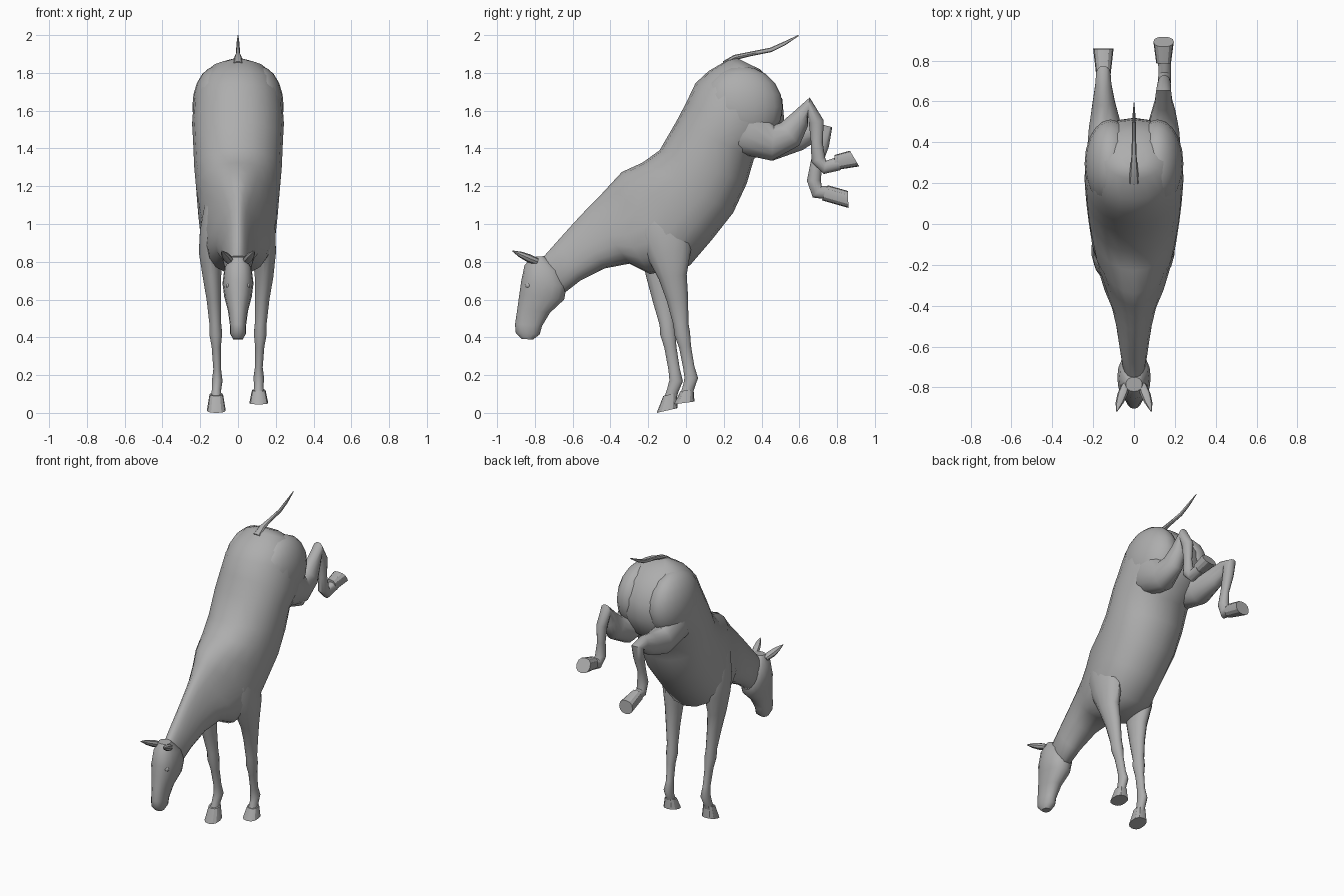
import bpy, bmesh, math
from mathutils import Vector, Matrix

if "Cube" in bpy.data.objects:
    bpy.data.objects.remove(bpy.data.objects["Cube"], do_unlink=True)

grey = bpy.data.materials.new("plain grey")
grey.use_nodes = True
GREY = (0.42, 0.42, 0.42, 1)
grey.diffuse_color = GREY
grey.node_tree.nodes["Principled BSDF"].inputs["Base Color"].default_value = GREY
grey.node_tree.nodes["Principled BSDF"].inputs["Roughness"].default_value = 0.8


def finish(name, bm, angle=40):
    bmesh.ops.recalc_face_normals(bm, faces=bm.faces[:])
    me = bpy.data.meshes.new(name)
    bm.to_mesh(me)
    bm.free()
    me.materials.append(grey)
    ob = bpy.data.objects.new(name, me)
    bpy.context.collection.objects.link(ob)
    bpy.ops.object.select_all(action='DESELECT')
    ob.select_set(True)
    bpy.context.view_layer.objects.active = ob
    bpy.ops.object.shade_smooth_by_angle(angle=math.radians(angle))


def loft(name, rings, seg=16, power=1.0, angle=40):
    """Skin over oval rings: (centre, half axis in the side plane, half width in x, taper)."""
    bm = bmesh.new()
    loops = []
    for c, v, hw, taper in rings:
        loop = []
        for i in range(seg):
            a = 2 * math.pi * i / seg
            s, t = math.sin(a), math.cos(a)
            s = math.copysign(abs(s) ** power, s)
            t = math.copysign(abs(t) ** power, t)
            loop.append(bm.verts.new(c + v * t + Vector((hw * s * (1 - taper * t), 0, 0))))
        loops.append(loop)
    for p, q in zip(loops, loops[1:]):
        for i in range(seg):
            j = (i + 1) % seg
            bm.faces.new((p[i], p[j], q[j], q[i]))
    bm.faces.new(loops[0])
    bm.faces.new(loops[-1])
    finish(name, bm, angle)


def spans(name, x, rows, **kw):
    """Rows give both outline points of each section: y1, z1, y2, z2, half width, taper."""
    rings = []
    for y1, z1, y2, z2, hw, taper in rows:
        a, b = Vector((x, y1, z1)), Vector((x, y2, z2))
        rings.append(((a + b) / 2, (a - b) / 2, hw, taper))
    loft(name, rings, **kw)


def limb(name, rows, **kw):
    """Rows follow a path: x, y, z, half width, half depth."""
    rings = []
    for i, (x, y, z, hw, d) in enumerate(rows):
        p, q = rows[max(i - 1, 0)], rows[min(i + 1, len(rows) - 1)]
        t = Vector((0, q[1] - p[1], q[2] - p[2])).normalized()
        rings.append((Vector((x, y, z)), Vector((0, -t.z, t.y)) * d, hw, 0))
    loft(name, rings, **kw)


def ball(name, centre, radii, seg):
    bm = bmesh.new()
    bmesh.ops.create_uvsphere(bm, u_segments=seg, v_segments=seg // 2, radius=1,
                              matrix=Matrix.LocRotScale(Vector(centre), None, Vector(radii)))
    finish(name, bm)


# Trunk and neck, from rump to poll; narrow along the withers and crest
spans("body", 0, [
    (.27, 1.878, .39, 1.82, .06, 0),
    (.22, 1.868, .46, 1.755, .15, 0),
    (.12, 1.81, .51, 1.66, .21, 0),
    (.05, 1.745, .52, 1.55, .235, 0),
    (0, 1.64, .46, 1.42, .243, 0),
    (-.05, 1.545, .36, 1.345, .238, 0),
    (-.14, 1.39, .322, 1.215, .232, .03),
    (-.23, 1.325, .25, 1.06, .222, .1),
    (-.34, 1.275, .14, .92, .205, .22),
    (-.40, 1.21, .02, .78, .185, .35),
    (-.455, 1.15, -.19, .735, .145, .42),
    (-.52, 1.085, -.30, .79, .108, .4),
    (-.59, 1.01, -.43, .765, .084, .35),
    (-.68, .91, -.56, .70, .068, .25),
    (-.76, .82, -.65, .63, .055, .1),
    (-.79, .80, -.70, .65, .03, 0)], seg=20, power=0.95, angle=60)

# Head, from poll to muzzle
spans("head", 0, [
    (-.82, .825, -.75, .83, .04, 0),
    (-.855, .78, -.66, .75, .072, 0),
    (-.872, .70, -.632, .67, .082, 0),
    (-.882, .63, -.645, .60, .073, 0),
    (-.893, .55, -.72, .53, .053, 0),
    (-.905, .47, -.762, .46, .043, 0),
    (-.902, .425, -.775, .415, .042, 0),
    (-.87, .392, -.81, .388, .026, 0)], power=0.9)

# Ears, eyes and the rounded haunches either side of the tail
for side, s in (("left", 1), ("right", -1)):
    limb(side + "_ear", [
        (s * .040, -.785, .80, .020, .018),
        (s * .055, -.83, .818, .026, .022),
        (s * .070, -.875, .838, .020, .016),
        (s * .085, -.918, .857, .003, .003)], seg=8)
    ball(side + "_eye", (s * .049, -.835, .675), (.017, .017, .017), 10)
    ball(side + "_haunch", (s * .115, .295, 1.62), (.127, .217, .215), 20)

# Front legs, from shoulder blade to pastern
limb("left_front_leg", [
    (.08, -.22, 1.22, .045, .06), (.105, -.17, 1.10, .075, .11),
    (.122, -.12, .97, .078, .145),
    (.138, -.09, .85, .064, .12), (.138, -.07, .72, .05, .075),
    (.128, -.045, .60, .039, .057), (.12, -.027, .47, .032, .040),
    (.118, -.02, .42, .035, .042), (.115, -.005, .35, .025, .032),
    (.11, .015, .24, .021, .030), (.11, .028, .185, .029, .036),
    (.11, .015, .14, .025, .031), (.11, .003, .10, .03, .032)], seg=14)
limb("right_front_leg", [
    (-.08, -.22, 1.22, .045, .06), (-.105, -.18, 1.10, .075, .11),
    (-.125, -.14, .97, .078, .14),
    (-.145, -.13, .85, .064, .11), (-.138, -.135, .72, .05, .075),
    (-.128, -.12, .60, .039, .057), (-.12, -.10, .47, .032, .040),
    (-.118, -.095, .42, .035, .042), (-.115, -.083, .35, .025, .032),
    (-.11, -.063, .23, .021, .030), (-.11, -.052, .17, .029, .036),
    (-.114, -.07, .12, .025, .031), (-.116, -.085, .07, .03, .032)], seg=14)

# Hind legs, kicked out behind
limb("left_hind_leg", [
    (.11, .24, 1.63, .09, .14),
    (.13, .33, 1.49, .103, .145), (.14, .46, 1.43, .083, .095),
    (.145, .55, 1.475, .058, .078), (.145, .60, 1.55, .043, .055),
    (.145, .65, 1.625, .038, .045), (.148, .69, 1.54, .032, .040),
    (.15, .693, 1.43, .024, .031), (.15, .70, 1.34, .033, .038),
    (.15, .735, 1.30, .031, .036), (.15, .81, 1.32, .033, .036)], seg=14)
limb("right_hind_leg", [
    (-.11, .24, 1.63, .09, .14),
    (-.13, .33, 1.49, .103, .145), (-.14, .47, 1.43, .083, .095),
    (-.148, .60, 1.46, .055, .07), (-.15, .68, 1.49, .041, .052),
    (-.15, .735, 1.49, .036, .045), (-.15, .72, 1.42, .032, .038),
    (-.15, .69, 1.32, .024, .031), (-.15, .677, 1.23, .033, .037),
    (-.15, .695, 1.17, .031, .038), (-.15, .76, 1.165, .033, .036)], seg=14)

# Hooves: coronet to sole
hooves = [
    ("left_front_hoof", .11, (-.03, .115, .04, .125, .036, 0), (-.065, .045, .045, .06, .05, 0)),
    ("right_front_hoof", -.115, (-.12, .09, -.05, .105, .036, 0), (-.155, 0, -.045, .025, .05, 0)),
    ("left_hind_hoof", .145, (.785, 1.365, .79, 1.285, .036, 0), (.868, 1.388, .917, 1.305, .05, 0)),
    ("right_hind_hoof", -.15, (.75, 1.205, .72, 1.125, .036, 0), (.857, 1.175, .86, 1.085, .05, 0))]
for name, x, coronet, sole in hooves:
    spans(name, x, [coronet, sole], seg=12, power=0.85, angle=30)

# Tail
limb("tail", [
    (0, .20, 1.850, .026, .012), (0, .26, 1.882, .020, .014),
    (0, .34, 1.900, .012, .012), (0, .45, 1.922, .010, .012),
    (0, .52, 1.955, .008, .010), (0, .595, 1.998, .002, .003)], seg=8)
